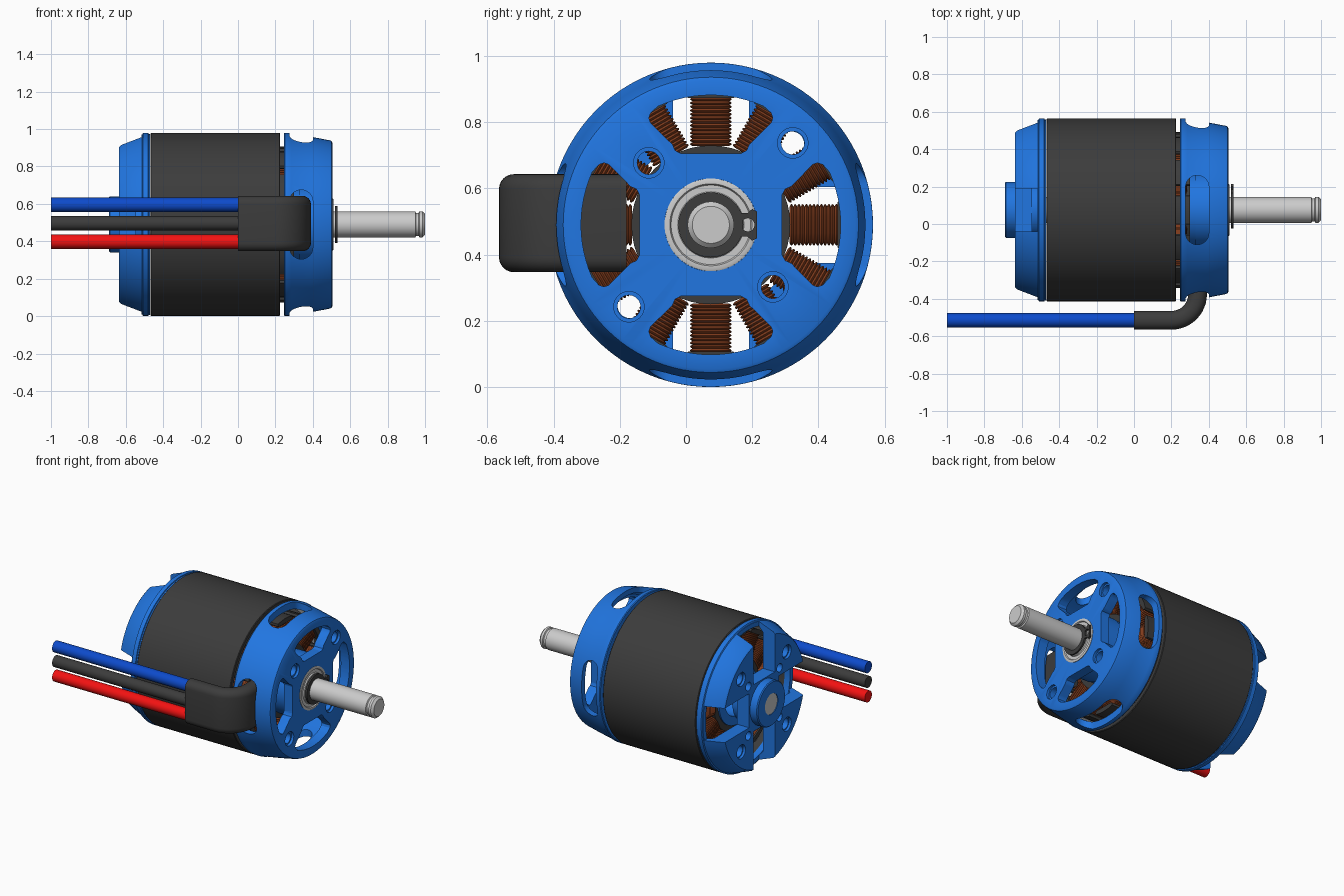
import bpy, bmesh
from math import sin, cos, pi, radians
from mathutils import Vector

if "Cube" in bpy.data.objects:
    bpy.data.objects.remove(bpy.data.objects["Cube"])

CY, CZ = 0.075, 0.49          # motor axis runs along x through this point
SIDES = (0, pi / 2, pi, 3 * pi / 2)
DIAGS = [a + pi / 4 for a in SIDES]


def material(name, rgb):
    m = bpy.data.materials.new(name)
    m.diffuse_color = (*rgb, 1)
    m.use_nodes = True
    m.node_tree.nodes["Principled BSDF"].inputs["Base Color"].default_value = m.diffuse_color
    return m


BLUE = material("blue_anodised", (0.015, 0.18, 0.75))
DARK = material("dark", (0.045, 0.045, 0.045))
COPPER = material("copper", (0.22, 0.045, 0.012))
WIRE_BLUE = material("wire_blue", (0.004, 0.07, 0.6))
WIRE_RED = material("wire_red", (0.9, 0.006, 0.006))


def put(x, u, v, a):
    """Axial x, tangential u, radial v, turned by angle a about the motor axis."""
    return Vector((x, CY + v * cos(a) - u * sin(a), CZ + v * sin(a) + u * cos(a)))


def build(name, parts, mat=None, wrap=False):
    """Each part is a list of equal-length closed rings that are skinned together."""
    bm = bmesh.new()
    for rings in parts:
        vs = [[bm.verts.new(p) for p in r] for r in rings]
        n = len(vs[0])
        for i in range(len(vs) if wrap else len(vs) - 1):
            a, b = vs[i], vs[(i + 1) % len(vs)]
            for j in range(n):
                k = (j + 1) % n
                bm.faces.new((a[j], a[k], b[k], b[j]))
        if not wrap:
            bm.faces.new(vs[0])
            bm.faces.new(vs[-1])
    bmesh.ops.remove_doubles(bm, verts=bm.verts, dist=1e-5)
    bmesh.ops.recalc_face_normals(bm, faces=bm.faces)
    me = bpy.data.meshes.new(name)
    bm.to_mesh(me)
    bm.free()
    ob = bpy.data.objects.new(name, me)
    bpy.context.collection.objects.link(ob)
    if mat:
        me.materials.append(mat)
    return ob


def lathe(name, profile, mat=None, seg=96):
    rings = [[put(x, 0, r, 2 * pi * i / seg) for x, r in profile] for i in range(seg)]
    return build(name, [rings], mat, wrap=True)


def prism_x(pts, x0, x1, a):
    return [[put(x, u, v, a) for u, v in pts] for x in (x0, x1)]


def prism_r(pts, v0, v1, a):
    return [[put(x, u, v, a) for x, u in pts] for v in (v0, v1)]


def hole(steps, v, a, seg=32):
    """Axial round bar from (x, radius) steps, at radius v."""
    return [[put(x, r * cos(2 * pi * i / seg), v + r * sin(2 * pi * i / seg), a)
             for i in range(seg)] for x, r in steps]


def rounded_rect(cx, hx, hy, r, n=6):
    pts = []
    for q, (sx, sy) in enumerate(((1, 1), (-1, 1), (-1, -1), (1, -1))):
        for i in range(n + 1):
            t = q * pi / 2 + i * pi / 2 / n
            pts.append((cx + sx * (hx - r) + r * cos(t), sy * (hy - r) + r * sin(t)))
    return pts


def cut(ob, parts):
    cutter = build("cutter", parts)
    cutter.hide_render = True
    m = ob.modifiers.new("cut", 'BOOLEAN')
    m.operation, m.solver, m.object = 'DIFFERENCE', 'EXACT', cutter
    dg = bpy.context.evaluated_depsgraph_get()
    me = bpy.data.meshes.new_from_object(ob.evaluated_get(dg))
    ob.modifiers.clear()
    ob.data = me
    bpy.data.objects.remove(cutter)


# Rotor can and its magnets
lathe("rotor_can", [(-0.468, 0.46), (-0.468, 0.486), (-0.464, 0.49), (0.221, 0.49),
                    (0.225, 0.486), (0.225, 0.46)], DARK)
arc = [radians(t) for t in (-11, -5.5, 0, 5.5, 11)]
magnet = [(0.461 * sin(t), 0.461 * cos(t)) for t in arc] + \
         [(0.435 * sin(t), 0.435 * cos(t)) for t in reversed(arc)]
build("magnets", [prism_x(magnet, -0.42, 0.2, 2 * pi * i / 14) for i in range(14)])

# Front bell: face windows, side slots, screw holes
front = lathe("front_bell", [
    (0.245, 0.445), (0.245, 0.486), (0.25, 0.49), (0.275, 0.49), (0.285, 0.486),
    (0.39, 0.469), (0.49, 0.45), (0.5, 0.446), (0.505, 0.436), (0.505, 0.14),
    (0.33, 0.14), (0.33, 0.205), (0.44, 0.205), (0.44, 0.41), (0.42, 0.43)], BLUE)
half = [(0.09, 0.215), (0.108, 0.225), (0.116, 0.243), (0.182, 0.308), (0.187, 0.322),
        (0.182, 0.338)] + [(0.392 * sin(radians(t)), 0.392 * cos(radians(t)))
                           for t in (24, 20, 16, 12, 8, 4)]
window = half + [(0, 0.392)] + [(-u, v) for u, v in reversed(half)]
slot = rounded_rect(0.338, 0.062, 0.185, 0.0615, 8)
cuts = [prism_x(window, 0.42, 0.53, a) for a in SIDES]
cuts += [prism_r(slot, 0.385, 0.6, a) for a in SIDES]
cuts += [hole([(0.3, 0.035), (0.488, 0.035), (0.488, 0.046), (0.53, 0.046)],
              (0.35, 0.265)[i % 2], a) for i, a in enumerate(DIAGS)]
cut(front, cuts)

# Rear bell: open notches through the rim, screw holes
rear = lathe("rear_bell", [
    (-0.47, 0.455), (-0.47, 0.484), (-0.478, 0.484), (-0.48, 0.49), (-0.508, 0.49),
    (-0.512, 0.482), (-0.625, 0.44), (-0.635, 0.43), (-0.635, 0.15), (-0.684, 0.15),
    (-0.69, 0.144), (-0.69, 0.069), (-0.505, 0.069), (-0.505, 0.15), (-0.545, 0.151),
    (-0.545, 0.42), (-0.515, 0.45)], BLUE)
notch = [(-0.115, 0.158), (0.115, 0.158), (0.115, 0.6), (-0.115, 0.6)]
cuts = [prism_x(notch, -0.66, -0.515, a) for a in SIDES]
for a in DIAGS:
    cuts.append(hole([(-0.66, 0.046), (-0.618, 0.046), (-0.618, 0.038), (-0.5, 0.038)], 0.345, a))
    cuts.append(hole([(-0.66, 0.028), (-0.5, 0.028)], 0.235, a))
cut(rear, cuts)
disc = rounded_rect(-0.58, 0.028, 0.028, 0.0279, 6)
build("set_screw", [prism_r(disc, 0.11, 0.156, pi / 2)])

# Stator: sleeve, core, pole shoes and ribbed copper coils
lathe("stator_sleeve", [(-0.44, 0.14), (-0.44, 0.2), (0.335, 0.2), (0.335, 0.14)], BLUE, 64)
lathe("stator_core", [(-0.43, 0.195), (-0.43, 0.24), (0.3, 0.24), (0.3, 0.195)], DARK, 48)
teeth = [2 * pi * i / 12 for i in range(12)]
shoe = [(-0.068, 0.383), (0.068, 0.383), (0.078, 0.39), (0.076, 0.405), (0.04, 0.413),
        (0, 0.416), (-0.04, 0.413), (-0.076, 0.405), (-0.078, 0.39)]
build("pole_shoes", [prism_x(shoe, -0.45, 0.3, a) for a in teeth], DARK)
coils = []
for a in teeth:
    rings = []
    for i in range(13 * 4 + 1):
        d = (0, 0.006, 0.008, 0.006)[i % 4]
        pts = rounded_rect(-0.08, 0.355 + d, 0.055 + d, 0.03 + d, 3)
        rings.append([put(x, u, 0.238 + 0.147 * i / 52, a) for x, u in pts])
    coils.append(rings)
build("coils", coils, COPPER)

# Shaft, bearing and retaining clip
lathe("shaft", [(-0.686, 0), (-0.686, 0.07), (0.948, 0.07), (0.952, 0.062), (0.966, 0.062),
                (0.97, 0.07), (0.986, 0.07), (1.0, 0.056), (1.0, 0)], None, 64)
lathe("bearing", [(0.42, 0.071), (0.42, 0.1399), (0.508, 0.1399), (0.51, 0.136), (0.51, 0.124),
                  (0.503, 0.12), (0.503, 0.1), (0.51, 0.096), (0.51, 0.071)], None, 64)
lathe("retaining_clip", [(0.519, 0.069), (0.519, 0.098), (0.531, 0.098), (0.531, 0.069)], DARK, 64)
ear = build("clip_ears", [prism_x([(-0.035, 0.085), (0.035, 0.085), (0.035, 0.11), (0.048, 0.125),
                                   (0.04, 0.14), (-0.04, 0.14), (-0.048, 0.125), (-0.035, 0.11)],
                                  0.5185, 0.5315, 0)], DARK)
cut(ear, [hole([(0.5, 0.02), (0.55, 0.02)], 0.112, 0)])

# Cable boot: rounded section swept round the bend into the side slot
path = [((0.0, -0.515), 0)] + [((0.2 + 0.14 * sin(t), -0.375 - 0.14 * cos(t)), t)
                               for t in [pi / 2 * i / 12 for i in range(13)]] + [((0.34, -0.18), pi / 2)]
section = rounded_rect(0, 0.05, 0.148, 0.045)
build("cable_boot", [[[Vector((x + w * sin(t), y - w * cos(t), CZ + 0.005 + h)) for w, h in section]
                      for (x, y), t in path]], DARK)

# Three supply wires
for name, z, mat in (("blue_wire", 0.595, WIRE_BLUE), ("black_wire", 0.496, DARK),
                     ("red_wire", 0.398, WIRE_RED)):
    build(name, [[[Vector((x, -0.515 + 0.038 * cos(2 * pi * i / 32), z + 0.038 * sin(2 * pi * i / 32)))
                   for i in range(32)] for x in (-1.0, 0.02)]], mat)

# Smooth shading with sharp edges kept
for ob in bpy.context.collection.objects:
    ob.select_set(True)
    bpy.context.view_layer.objects.active = ob
bpy.ops.object.shade_smooth_by_angle(angle=radians(30))
